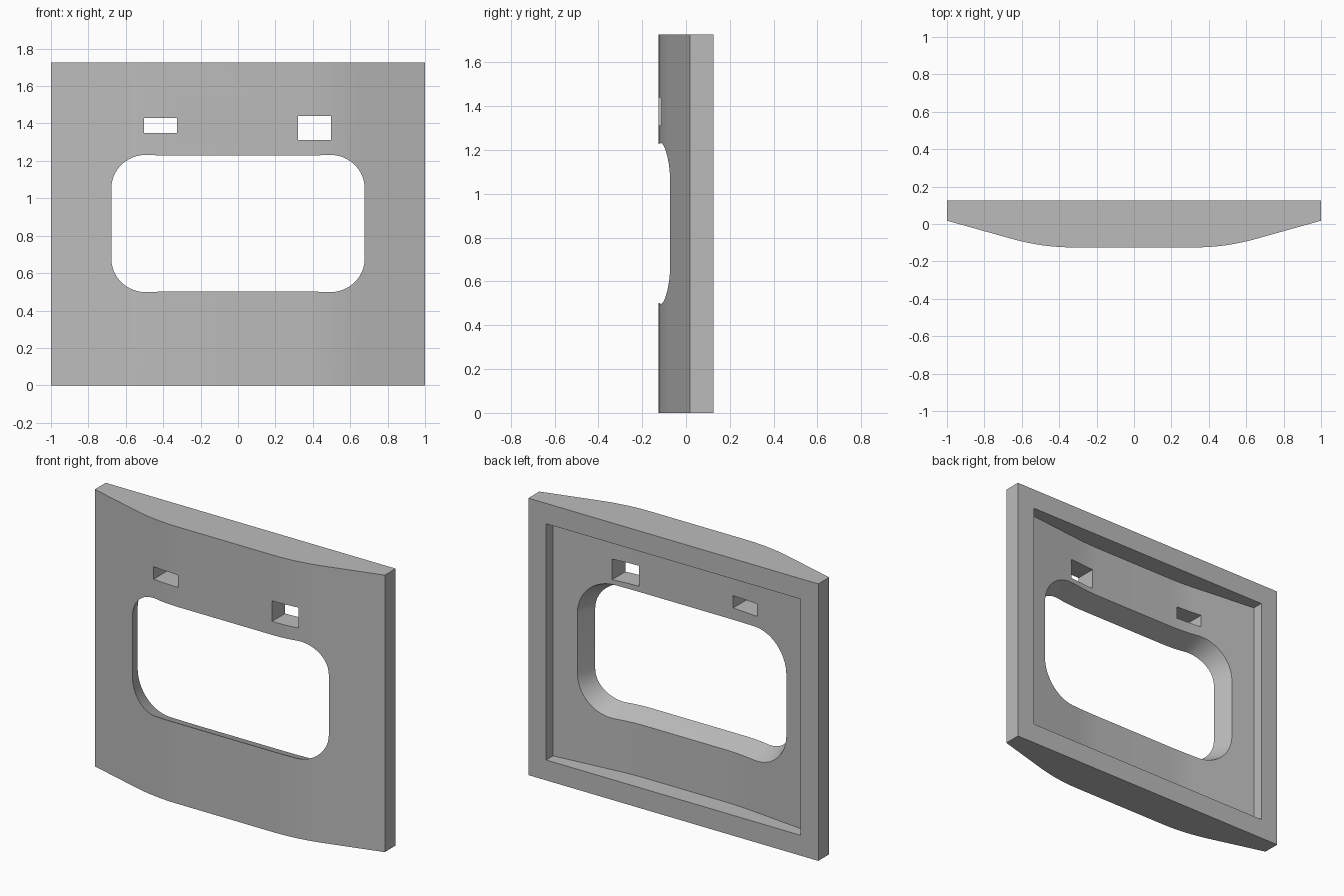
import bpy, bmesh, math
from mathutils import Vector

cube = bpy.data.objects.get("Cube")
if cube:
    bpy.data.objects.remove(cube, do_unlink=True)

HEIGHT = 1.727
BACK = 0.125
RIM = 0.127

grey = bpy.data.materials.new("plain_grey")
grey.use_nodes = True
grey.diffuse_color = (0.5, 0.5, 0.5, 1)
grey.node_tree.nodes["Principled BSDF"].inputs["Base Color"].default_value = grey.diffuse_color


def loft(name, bottom, top):
    """Solid between two matching outlines."""
    bm = bmesh.new()
    a = [bm.verts.new(p) for p in bottom]
    b = [bm.verts.new(p) for p in top]
    bm.faces.new(a)
    bm.faces.new(b)
    for i in range(len(a)):
        j = (i + 1) % len(a)
        bm.faces.new((a[i], a[j], b[j], b[i]))
    bmesh.ops.recalc_face_normals(bm, faces=bm.faces)
    mesh = bpy.data.meshes.new(name)
    bm.to_mesh(mesh)
    bm.free()
    mesh.materials.append(grey)
    obj = bpy.data.objects.new(name, mesh)
    bpy.context.collection.objects.link(obj)
    return obj


def bowed_slab(name, half, back, z0, z1, flat, bend_end, slope):
    """Slab with a flat middle, a smooth bend and straight sloping sides."""
    start, depth = flat
    bend = bend_end - start
    side = []
    for i in range(13):
        t = bend * i / 12
        side.append((start + t, depth + slope * t * t / (2 * bend)))
    side.append((half, side[-1][1] + slope * (half - bend_end)))
    side.append((half, back))
    outline = side + [(-x, y) for x, y in reversed(side)]
    return loft(name, [(x, y, z0) for x, y in outline], [(x, y, z1) for x, y in outline])


def rounded_rect(y, half_w, half_h, radius, cz, steps=14):
    points = []
    for quarter, (sx, sz) in enumerate([(1, 1), (-1, 1), (-1, -1), (1, -1)]):
        for i in range(steps + 1):
            a = math.pi / 2 * (quarter + i / steps)
            points.append((sx * (half_w - radius) + radius * math.cos(a), y,
                           cz + sz * (half_h - radius) + radius * math.sin(a)))
    return points


def box(name, x0, x1, z0, z1):
    ends = [[(x0, y, z0), (x1, y, z0), (x1, y, z1), (x0, y, z1)] for y in (-0.3, 0.3)]
    return loft(name, *ends)


# Bowed front panel
panel = bowed_slab("bowed_panel", 1.0, BACK, 0, HEIGHT, (0.33, -BACK), 0.65, 0.28)

# Recess in the back, with a gently bowed floor
recess = bowed_slab("recess_cutter", 0.877, 0.3, RIM, HEIGHT - RIM, (0.27, 0.003), 0.45, 0.105)


# Window opening that widens towards the back
def window_ring(y):
    grow = 0.385 * (y + BACK)
    return rounded_rect(y, 0.657 + grow, 0.363 + grow, 0.175 + grow, 0.865)


window = loft("window_cutter", window_ring(-0.2), window_ring(0.2))

# Two small slots above the window
slots = [box("small_slot_cutter", -0.503, -0.327, 1.35, 1.428),
         box("large_slot_cutter", 0.322, 0.497, 1.312, 1.44)]

cutters = [recess, window] + slots
for cutter in cutters:
    cutter.hide_render = True
    mod = panel.modifiers.new(cutter.name, 'BOOLEAN')
    mod.operation = 'DIFFERENCE'
    mod.solver = 'EXACT'
    mod.object = cutter

# Bake the cuts and drop the cutters
bpy.context.view_layer.update()
graph = bpy.context.evaluated_depsgraph_get()
cut_mesh = bpy.data.meshes.new_from_object(panel.evaluated_get(graph))
panel.modifiers.clear()
panel.data = cut_mesh
for cutter in cutters:
    bpy.data.objects.remove(cutter, do_unlink=True)

bpy.ops.object.select_all(action='DESELECT')
panel.select_set(True)
bpy.context.view_layer.objects.active = panel
bpy.ops.object.shade_smooth_by_angle(angle=math.radians(20))
